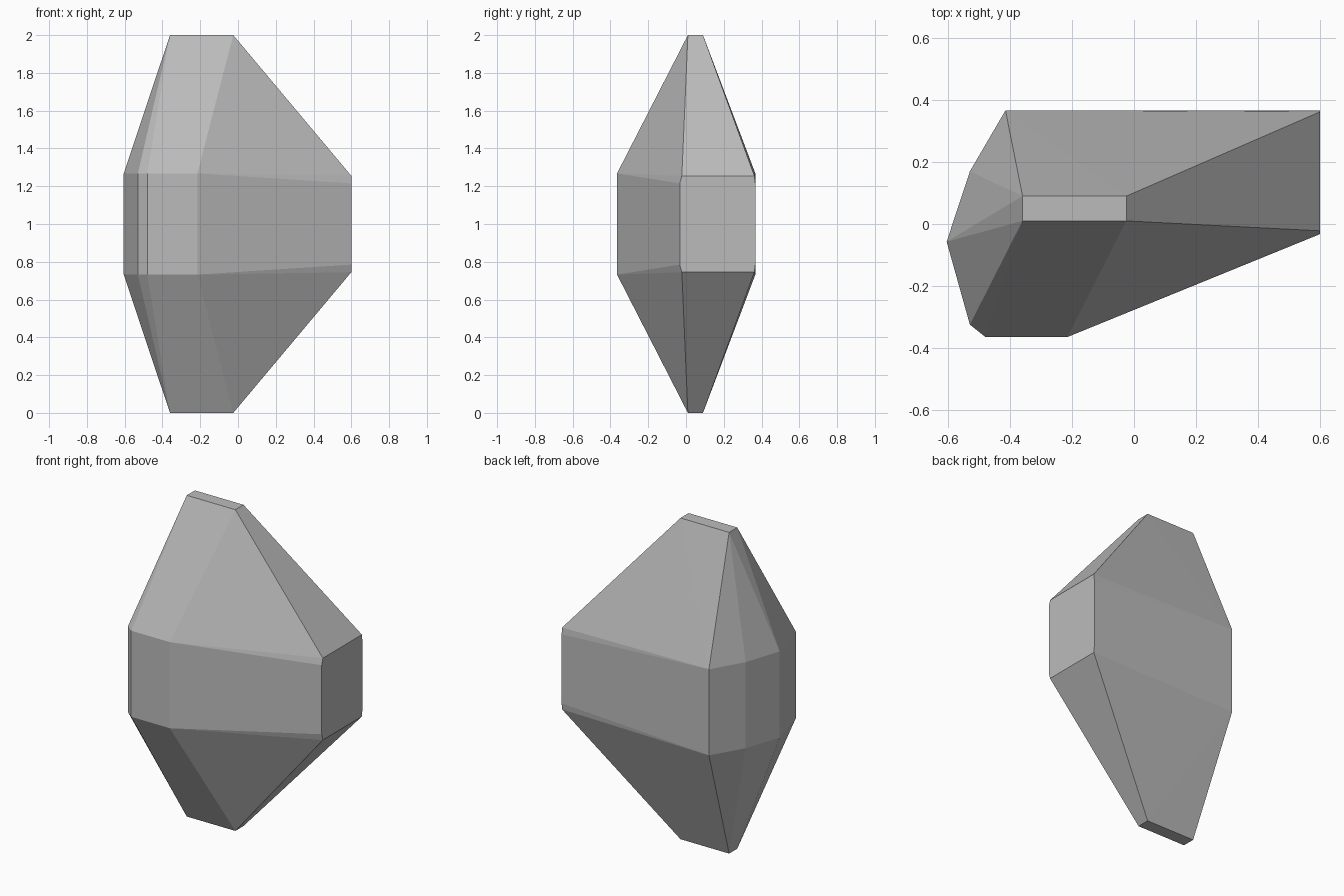
import bpy, bmesh

if "Cube" in bpy.data.objects:
    bpy.data.objects.remove(bpy.data.objects["Cube"])

# Outline of the vertical middle band (x, y), left part of the crystal
girdle = [(-0.215, -0.365), (-0.48, -0.365), (-0.53, -0.325),
          (-0.605, -0.057), (-0.53, 0.17), (-0.415, 0.367)]
# Small flat caps and the slightly chamfered right-hand end: (x, y, height from middle)
cap = [(x, y, 1.0) for x in (-0.36, -0.025) for y in (0.01, 0.09)]
right_end = [(0.6, -0.022, 0.255), (0.6, -0.033, 0.215),
             (0.6, 0.362, 0.255), (0.6, 0.367, 0.215)]
half = [(x, y, 0.268) for x, y in girdle] + cap + right_end

# Mirror the points about the middle height and wrap them in flat facets
bm = bmesh.new()
for x, y, h in half:
    for side in (1, -1):
        bm.verts.new((x, y, 1 + side * h))
hull = bmesh.ops.convex_hull(bm, input=bm.verts[:])
loose = [v for v in bm.verts if not v.link_faces]
bmesh.ops.delete(bm, geom=loose, context='VERTS')
bmesh.ops.dissolve_limit(bm, angle_limit=0.01, verts=bm.verts[:], edges=bm.edges[:])
bmesh.ops.recalc_face_normals(bm, faces=bm.faces[:])

mesh = bpy.data.meshes.new("crystal")
bm.to_mesh(mesh)
bm.free()
crystal = bpy.data.objects.new("crystal", mesh)
bpy.context.collection.objects.link(crystal)

# Plain grey stone
grey = bpy.data.materials.new("stone grey")
grey.diffuse_color = (0.5, 0.5, 0.5, 1)
grey.use_nodes = True
grey.node_tree.nodes["Principled BSDF"].inputs["Base Color"].default_value = grey.diffuse_color
mesh.materials.append(grey)
